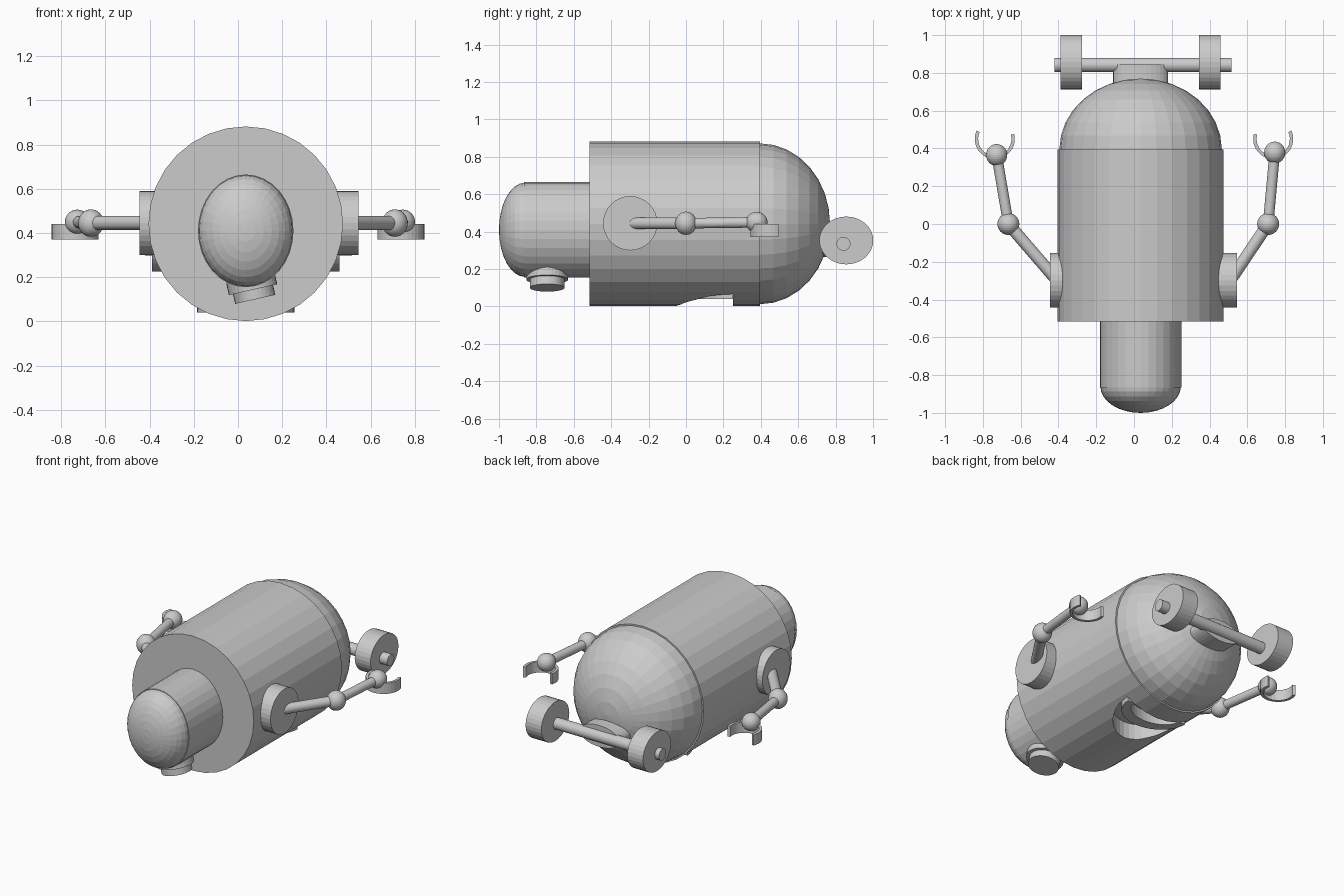
import bpy, bmesh, math
from mathutils import Vector, Matrix

if "Cube" in bpy.data.objects:
    bpy.data.objects.remove(bpy.data.objects["Cube"], do_unlink=True)

GREY = (0.6, 0.6, 0.6, 1)
grey = bpy.data.materials.new("plain_grey")
grey.use_nodes = True
grey.diffuse_color = GREY
grey.node_tree.nodes["Principled BSDF"].inputs["Base Color"].default_value = GREY


def finish(name, bm):
    bmesh.ops.recalc_face_normals(bm, faces=bm.faces)
    mesh = bpy.data.meshes.new(name)
    bm.to_mesh(mesh)
    bm.free()
    mesh.materials.append(grey)
    obj = bpy.data.objects.new(name, mesh)
    bpy.context.collection.objects.link(obj)
    return obj


def tube(name, start, end, rx, rz=None, sides=32):
    """Closed cylinder between two points, optionally elliptical."""
    a, b = Vector(start), Vector(end)
    spin = (b - a).to_track_quat("Z", "Y").to_matrix().to_4x4()
    bm = bmesh.new()
    bmesh.ops.create_cone(bm, cap_ends=True, segments=sides, radius1=1, radius2=1, depth=1)
    size = Matrix.Diagonal((rx, rz or rx, (b - a).length, 1))
    bmesh.ops.transform(bm, matrix=Matrix.Translation((a + b) / 2) @ spin @ size, verts=bm.verts)
    return finish(name, bm)


def ball(name, centre, radii):
    """Ellipsoid with its poles along y."""
    bm = bmesh.new()
    bmesh.ops.create_uvsphere(bm, u_segments=32, v_segments=16, radius=1)
    m = (Matrix.Translation(centre) @ Matrix.Diagonal((*radii, 1))
         @ Matrix.Rotation(math.pi / 2, 4, "X"))
    bmesh.ops.transform(bm, matrix=m, verts=bm.verts)
    return finish(name, bm)


def prism(name, points, low, high):
    """Upright prism over a plan outline."""
    bm = bmesh.new()
    face = bm.faces.new([bm.verts.new((x, y, low)) for x, y in points])
    made = bmesh.ops.extrude_face_region(bm, geom=[face])["geom"]
    tops = [v for v in made if isinstance(v, bmesh.types.BMVert)]
    bmesh.ops.translate(bm, verts=tops, vec=(0, 0, high - low))
    return finish(name, bm)


def arc(cx, cy, rx, ry, start, end, steps=20):
    angles = [math.radians(start + (end - start) * i / steps) for i in range(steps + 1)]
    return [(cx + rx * math.cos(t), cy + ry * math.sin(t)) for t in angles]


MID = 0.035

# Torso, rounded rear and head
torso = tube("torso", (MID, -0.515, 0.442), (MID, 0.395, 0.442), 0.44)
ball("rear_dome", (MID, 0.395, 0.442), (0.43, 0.375, 0.43))
tube("head", (MID, -0.865, 0.41), (MID, -0.5, 0.41), 0.216, 0.255)
ball("head_dome", (MID, -0.86, 0.41), (0.213, 0.14, 0.252))

# Half-round belly pocket
cutter = prism("pocket_cutter", arc(MID, 0.25, 0.225, 0.3, 180, 360), -0.1, 0.11)
cutter.hide_render = True
cutter.hide_viewport = True
cut = torso.modifiers.new("pocket", "BOOLEAN")
cut.operation = "DIFFERENCE"
cut.object = cutter
cut.solver = "EXACT"
prism("pocket_rim", arc(MID, 0.25, 0.22, 0.19, 180, 360)
      + arc(MID, 0.25, 0.17, 0.12, 360, 180), 0.04, 0.115)

# Eye under the head, tilted to one side
axis = Vector((0.22, 0, -0.975))
tip = Vector((0.078, -0.742, 0.1))
tube("eye_lens", tip, tip - axis * 0.12, 0.093)
tube("eye_ring", tip - axis * 0.045, tip - axis * 0.1, 0.112)

# Wheels, axle and mount
tube("axle", (-0.42, 0.842, 0.335), (0.515, 0.842, 0.335), 0.037)
tube("axle_mount", (MID, 0.66, 0.335), (MID, 0.845, 0.335), 0.145, 0.07)
for side, x in (("right", -0.333), ("left", 0.402)):
    wheel = tube(side + "_wheel", (-0.057, 0, 0), (0.057, 0, 0), 0.136)
    wheel.location = (x, 0.857, 0.353)
    wheel.scale = (1, 1.06, 0.94)

# Arms: shoulder, upper arm, elbow, forearm, wrist, claw
arms = (("right", -1, -0.445, -0.665, (-0.727, 0.365)),
        ("left", 1, 0.545, 0.71, (0.745, 0.378)))
for side, s, outer, elbow_x, wrist_xy in arms:
    shoulder = (outer - s * 0.03, -0.29, 0.445)
    elbow = (elbow_x, 0, 0.445)
    wrist = (*wrist_xy, 0.45)
    tube(side + "_shoulder", (outer - s * 0.1, -0.298, 0.445), (outer, -0.298, 0.445), 0.145)
    tube(side + "_upper_arm", shoulder, elbow, 0.032)
    ball(side + "_elbow", elbow, (0.058, 0.058, 0.062))
    tube(side + "_forearm", elbow, wrist, 0.028)
    ball(side + "_wrist", wrist, (0.056, 0.058, 0.056))
    first, last = (165, 385) if s > 0 else (155, 375)
    prism(side + "_claw", arc(s * 0.737, 0.45, 0.106, 0.106, first, last)
          + arc(s * 0.737, 0.45, 0.088, 0.088, last, first), 0.372, 0.442)
